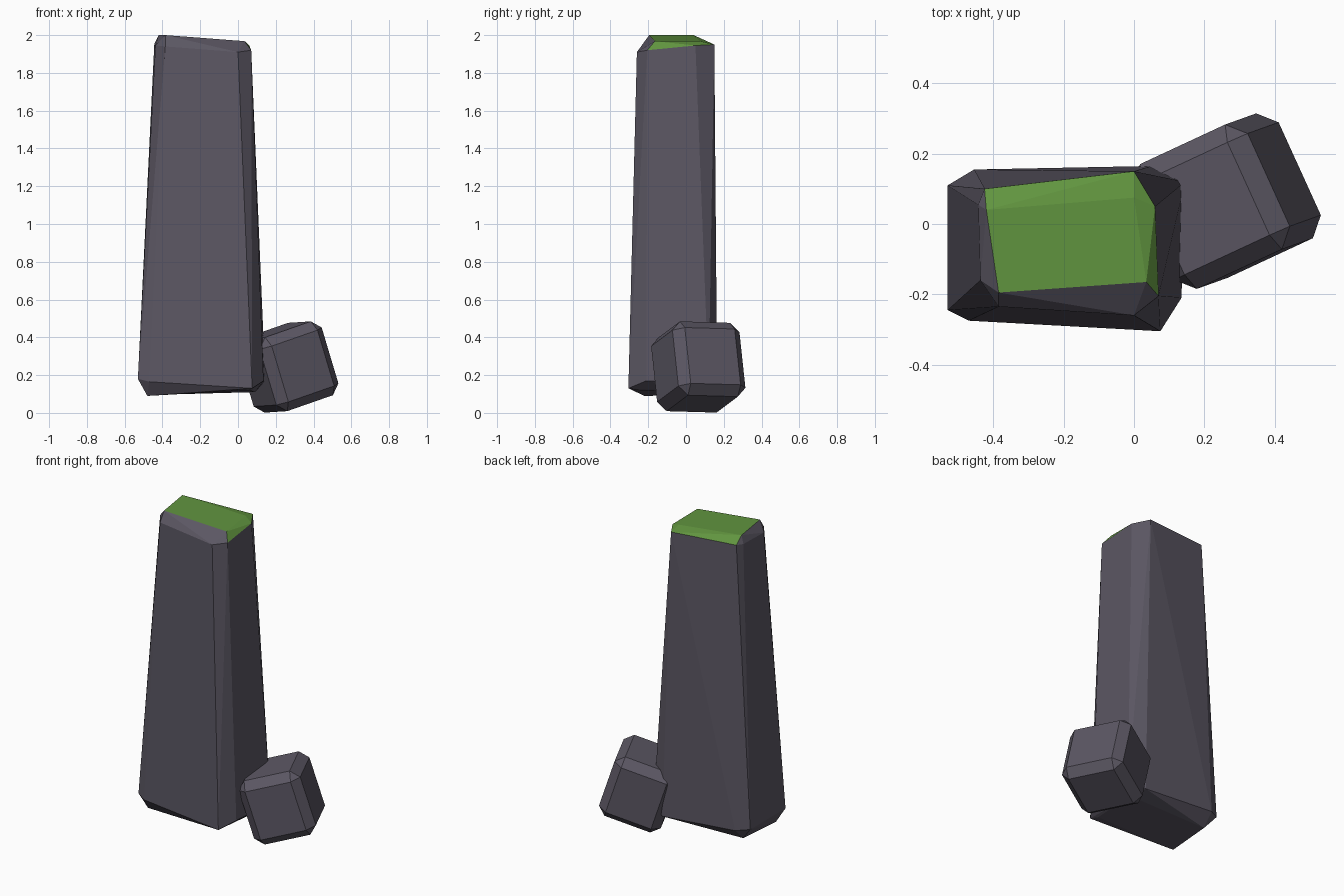
import bpy, bmesh, math
from mathutils import Vector, Matrix

if "Cube" in bpy.data.objects:
    bpy.data.objects.remove(bpy.data.objects["Cube"])


def material(name, rgb):
    m = bpy.data.materials.new(name)
    m.diffuse_color = (*rgb, 1)
    m.use_nodes = True
    m.node_tree.nodes["Principled BSDF"].inputs["Base Color"].default_value = m.diffuse_color
    return m


stone = material("stone", (0.105, 0.095, 0.125))
moss = material("moss", (0.12, 0.30, 0.05))


def finish(bm, name, mats):
    bmesh.ops.recalc_face_normals(bm, faces=bm.faces)
    me = bpy.data.meshes.new(name)
    bm.to_mesh(me)
    bm.free()
    for m in mats:
        me.materials.append(m)
    ob = bpy.data.objects.new(name, me)
    bpy.context.collection.objects.link(ob)
    return ob


# Tall pillar: chamfered, tapering block wrapped round four rings of corners
underside = [(-.48, -.22, .09), (.06, -.25, .12), (.09, .07, .11), (-.46, .08, .095)]
base_ring = [(-.53, -.245, .18), (-.47, -.275, .165), (.075, -.305, .13), (.135, -.21, .17),
             (.145, .12, .16), (.05, .165, .13), (-.455, .155, .17), (-.53, .11, .18)]
top_ring = [(-.437, -.16, 1.945), (-.385, -.235, 1.94), (0, -.26, 1.91), (.07, -.205, 1.92),
            (.06, .05, 1.945), (0, .15, 1.95), (-.425, .1, 1.96), (-.443, .055, 1.955)]
cap = [(-.385, -.195, 2), (.035, -.165, 1.968), (0, .075, 1.968), (-.42, .04, 2)]

bm = bmesh.new()
for p in underside + base_ring + top_ring + cap:
    bm.verts.new(p)
bmesh.ops.convex_hull(bm, input=bm.verts)
bmesh.ops.dissolve_limit(bm, angle_limit=math.radians(4), verts=bm.verts, edges=bm.edges)
bm.normal_update()

# Moss covers the top and its back and right chamfers
for f in bm.faces:
    c, n = f.calc_center_median(), f.normal
    if c.z > 1.93 and n.z > .3 and (n.z > .95 or (n.y > -.3 and n.x > -.4)):
        f.material_index = 1
finish(bm, "pillar", [stone, moss])

# Small tilted boulder leaning into the pillar's foot
u = Vector((.86, .40, .30)).normalized()
w = Vector((-.28, -.10, .95))
w = (w - u * w.dot(u)).normalized()
v = w.cross(u)
axes = Matrix((u, v, w)).transposed().to_4x4()
bm = bmesh.new()
bmesh.ops.create_cube(bm, size=2)
bmesh.ops.scale(bm, vec=(.19, .195, .205), verts=bm.verts)
bmesh.ops.bevel(bm, geom=bm.edges[:], offset=.05, segments=1, affect='EDGES')
bmesh.ops.transform(bm, matrix=Matrix.Translation((.263, .065, .243)) @ axes, verts=bm.verts)
finish(bm, "boulder", [stone])
